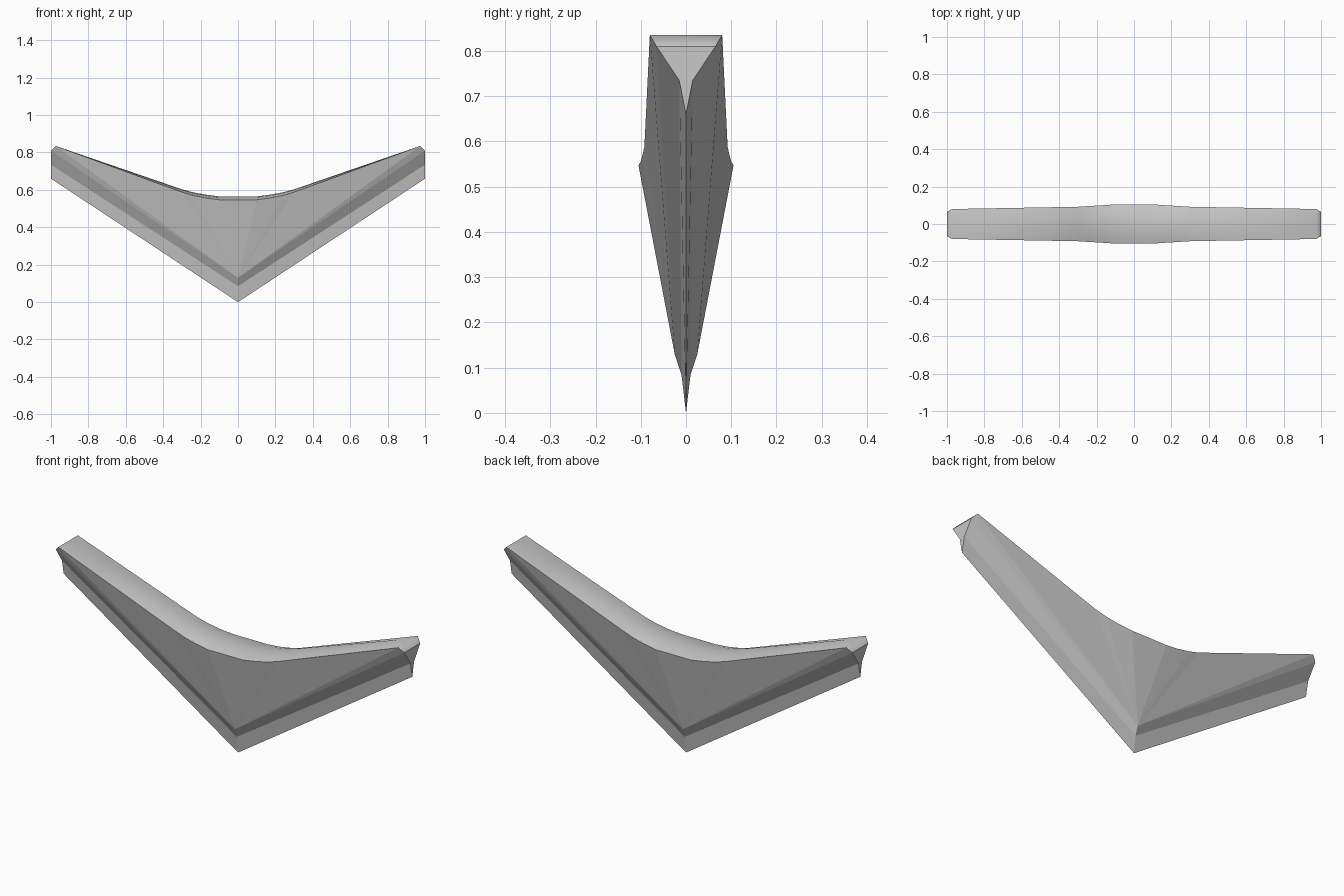
import bpy
import bmesh

cube = bpy.data.objects.get("Cube")
if cube:
    bpy.data.objects.remove(cube, do_unlink=True)

grey = bpy.data.materials.new("plain_grey")
grey.use_nodes = True
colour = (0.58, 0.58, 0.58, 1)
grey.diffuse_color = colour
grey.node_tree.nodes["Principled BSDF"].inputs["Base Color"].default_value = colour

bm = bmesh.new()


def row(points):
    return [bm.verts.new(p) for p in points]


def face(*verts, smooth=False):
    bm.faces.new(verts).smooth = smooth


def strip(low, high, smooth=False):
    for i in range(len(low) - 1):
        face(low[i], high[i], high[i + 1], low[i + 1], smooth=smooth)


# One quarter of the wedge, from the middle out to the tip
keel = row([(0, 0, 0), (1, 0, 0.66)])
lower = row([(0, 0.01, 0.085), (1, 0.015, 0.735)])
upper = row([(0, 0.025, 0.13), (1, 0.065, 0.81)])

# Top edge: x, half width, height, crown rise
edge = [(0, 0.105, 0.547, 0.018), (0.1, 0.105, 0.547, 0.018),
        (0.17, 0.1, 0.556, 0.018), (0.24, 0.096, 0.57, 0.017),
        (0.3, 0.092, 0.588, 0.015), (0.975, 0.08, 0.835, 0)]
crest = row([(x, y, z) for x, y, z, rise in edge])
shoulder = row([(x, y * 0.55, z + rise * 0.72) for x, y, z, rise in edge])
crown = row([(x, 0, z + rise) for x, y, z, rise in edge])

# Bevelled lower bands
strip(keel, lower)
strip(lower, upper)

# Side panel fanning out from the lower corner
for a, b in zip(crest, crest[1:]):
    face(upper[0], a, b)
face(upper[0], crest[-1], upper[1])

# Softly rounded top
strip(crest, shoulder, smooth=True)
strip(shoulder, crown, smooth=True)

# End cap and its chamfer
cap_mid, cap_top = row([(1, 0, 0.735), (1, 0, 0.81)])
face(keel[1], lower[1], cap_mid)
face(cap_mid, lower[1], upper[1], cap_top)
face(cap_top, upper[1], crest[-1], shoulder[-1], crown[-1], smooth=True)

mesh = bpy.data.meshes.new("curved_wedge")
bm.to_mesh(mesh)
bm.free()
mesh.materials.append(grey)
wedge = bpy.data.objects.new("curved_wedge", mesh)
bpy.context.collection.objects.link(wedge)

# Mirror the quarter to both sides
mirror = wedge.modifiers.new("both_sides", "MIRROR")
mirror.use_axis = (True, True, False)
mirror.merge_threshold = 0.0005
